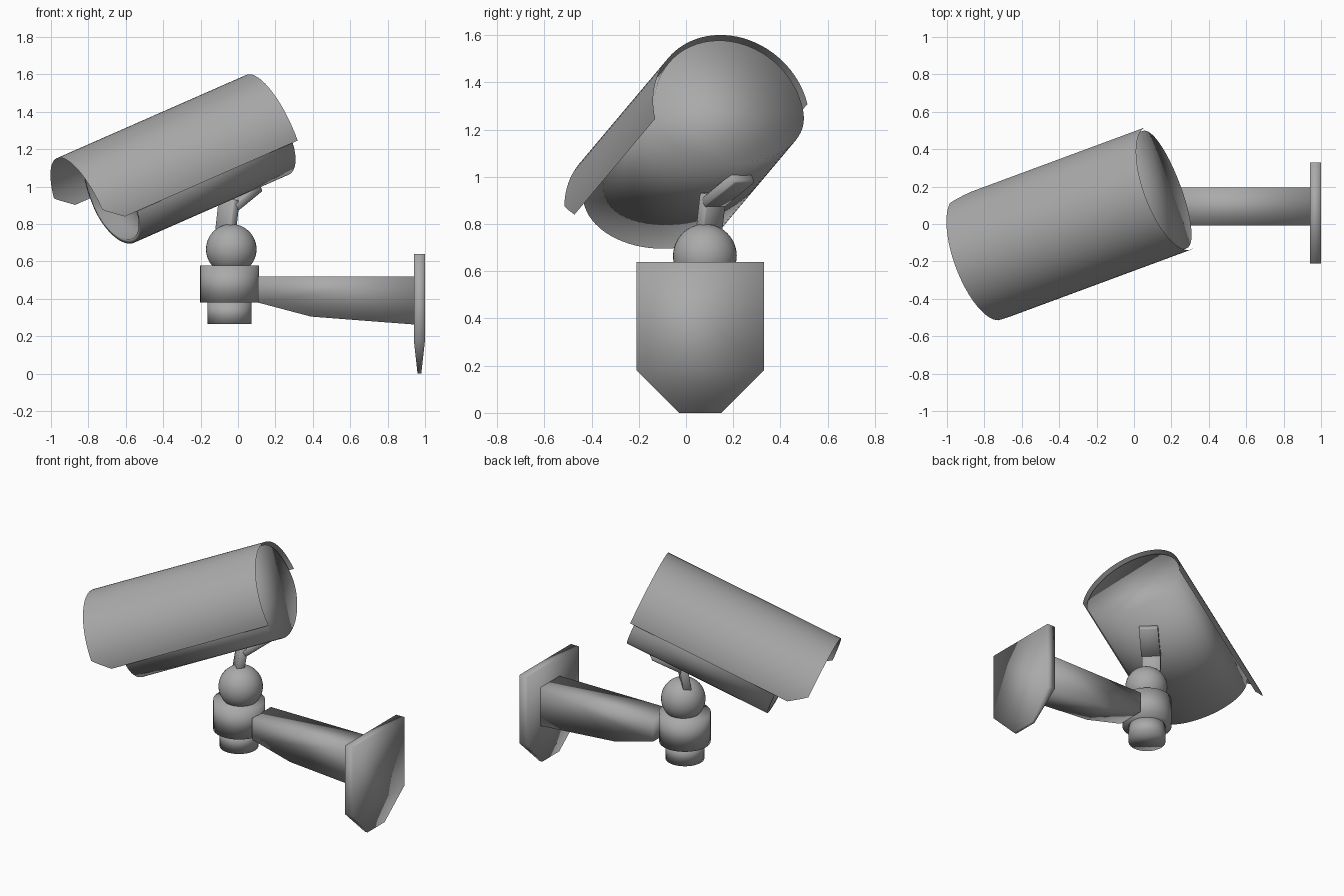
import bpy, bmesh, math
from mathutils import Matrix, Vector

if "Cube" in bpy.data.objects:
    bpy.data.objects.remove(bpy.data.objects["Cube"])

grey = bpy.data.materials.new("matte grey")
grey.diffuse_color = (0.4, 0.4, 0.4, 1)
grey.use_nodes = True
grey.node_tree.nodes["Principled BSDF"].inputs["Base Color"].default_value = grey.diffuse_color


def finish(bm, name, matrix=None):
    """Turn a bmesh into a fully smooth-shaded object."""
    if matrix is not None:
        bm.transform(matrix)
    bmesh.ops.recalc_face_normals(bm, faces=bm.faces)
    for f in bm.faces:
        f.smooth = True
    mesh = bpy.data.meshes.new(name)
    bm.to_mesh(mesh)
    bm.free()
    mesh.materials.append(grey)
    ob = bpy.data.objects.new(name, mesh)
    bpy.context.collection.objects.link(ob)
    return ob


def loft(rings):
    """Skin closed rings of equal length and cap both ends."""
    bm = bmesh.new()
    loops = [[bm.verts.new(p) for p in r] for r in rings]
    n = len(loops[0])
    for a, b in zip(loops, loops[1:]):
        for i in range(n):
            j = (i + 1) % n
            bm.faces.new((a[i], a[j], b[j], b[i]))
    bm.faces.new(loops[0])
    bm.faces.new(loops[-1])
    return bm


def circle(center, r, n=48):
    return [Vector(center) + Vector((r * math.cos(t), r * math.sin(t), 0))
            for t in (2 * math.pi * i / n for i in range(n))]


def aim(origin, yaw, pitch, roll=0):
    return (Matrix.Translation(origin) @ Matrix.Rotation(math.radians(yaw), 4, 'Z')
            @ Matrix.Rotation(math.radians(-pitch), 4, 'Y')
            @ Matrix.Rotation(math.radians(roll), 4, 'X'))


# Camera frame: local x runs from the lens to the back of the housing
ORIGIN = (0.186, 0.192, 1.277)


# Housing: round top, shallower underside, recessed front
def section(x, inset=0.0, n=64):
    pts = []
    for i in range(n):
        t = 2 * math.pi * i / n
        c, s = math.cos(t), math.sin(t)
        r = 0.335 - inset
        if s >= 0:
            pts.append((x, r * c, r * s))
        else:
            e = 2 / 2.05
            pts.append((x, r * math.copysign(abs(c) ** e, c),
                        -(0.226 - inset) * abs(s) ** e))
    return pts


finish(loft([section(-0.90, 0.03), section(-0.978, 0.025),
             section(-0.978), section(-0.025)]), "housing", aim(ORIGIN, 20.3, 22.4, 1))

# Sun shield: thin half tube with clipped front corners
bm = bmesh.new()
rows = []
N = 40
for i in range(N + 1):
    t = math.pi * i / N
    edge = min(t, math.pi - t)
    front = -1.17 + 0.105 * max(0, 1 - edge / math.radians(13))
    rows.append([bm.verts.new((x, 0.35 * math.cos(t), 0.35 * math.sin(t)))
                 for x in (front, 0)])
for a, b in zip(rows, rows[1:]):
    bm.faces.new((a[0], a[1], b[1], b[0]))
finish(bm, "sun_shield", aim(ORIGIN, 20.3, 22.4, 5.5))


# Tilt plate under the housing and the flat strap that carries it
def slab(name, size, matrix):
    bm = bmesh.new()
    bmesh.ops.create_cube(bm, size=1, matrix=Matrix.Diagonal((*size, 1)))
    bmesh.ops.bevel(bm, geom=bm.edges[:], offset=0.006, segments=1, affect='EDGES')
    finish(bm, name, matrix)


slab("tilt_plate", (0.215, 0.122, 0.045), aim((0.018, 0.178, 0.942), 45, 30))
slab("neck_strap", (0.05, 0.12, 0.19), aim((-0.058, 0.105, 0.835), 45, -9))

# Ball joint
bm = bmesh.new()
bmesh.ops.create_uvsphere(bm, u_segments=40, v_segments=24, radius=0.135)
finish(bm, "ball_joint", Matrix.Translation((-0.036, 0.08, 0.665)))

# Collar and lower knob
PX, PY = -0.045, 0.076
for name, r, z0, z1 in (("collar", 0.157, 0.38, 0.577), ("lower_knob", 0.118, 0.265, 0.39)):
    finish(loft([circle((PX, PY, z0), r), circle((PX, PY, z1), r)]), name)

# Support arm: side profile given a width
arm = [(0.107, 0.52), (0.95, 0.52), (0.95, 0.262), (0.39, 0.305), (0.107, 0.38)]
finish(loft([[(x, y, z) for x, z in arm] for y in (-0.007, 0.195)]), "support_arm")

# Wall plate: clipped lower corners, thinning towards the bottom
plate = [(-0.21, 0.64), (0.33, 0.64), (0.33, 0.18), (0.15, 0), (-0.03, 0), (-0.21, 0.18)]


def plate_x(z, side):
    return 0.97 + side * (0.03 if z > 0.1 else 0.01)


bm = bmesh.new()
sides = [[bm.verts.new((plate_x(z, s), y, z)) for y, z in plate] for s in (-1, 1)]
for vs in sides:
    bm.faces.new((vs[0], vs[1], vs[2], vs[5]))
    bm.faces.new((vs[5], vs[2], vs[3], vs[4]))
for i in range(6):
    j = (i + 1) % 6
    bm.faces.new((sides[0][i], sides[0][j], sides[1][j], sides[1][i]))
finish(bm, "wall_plate")
